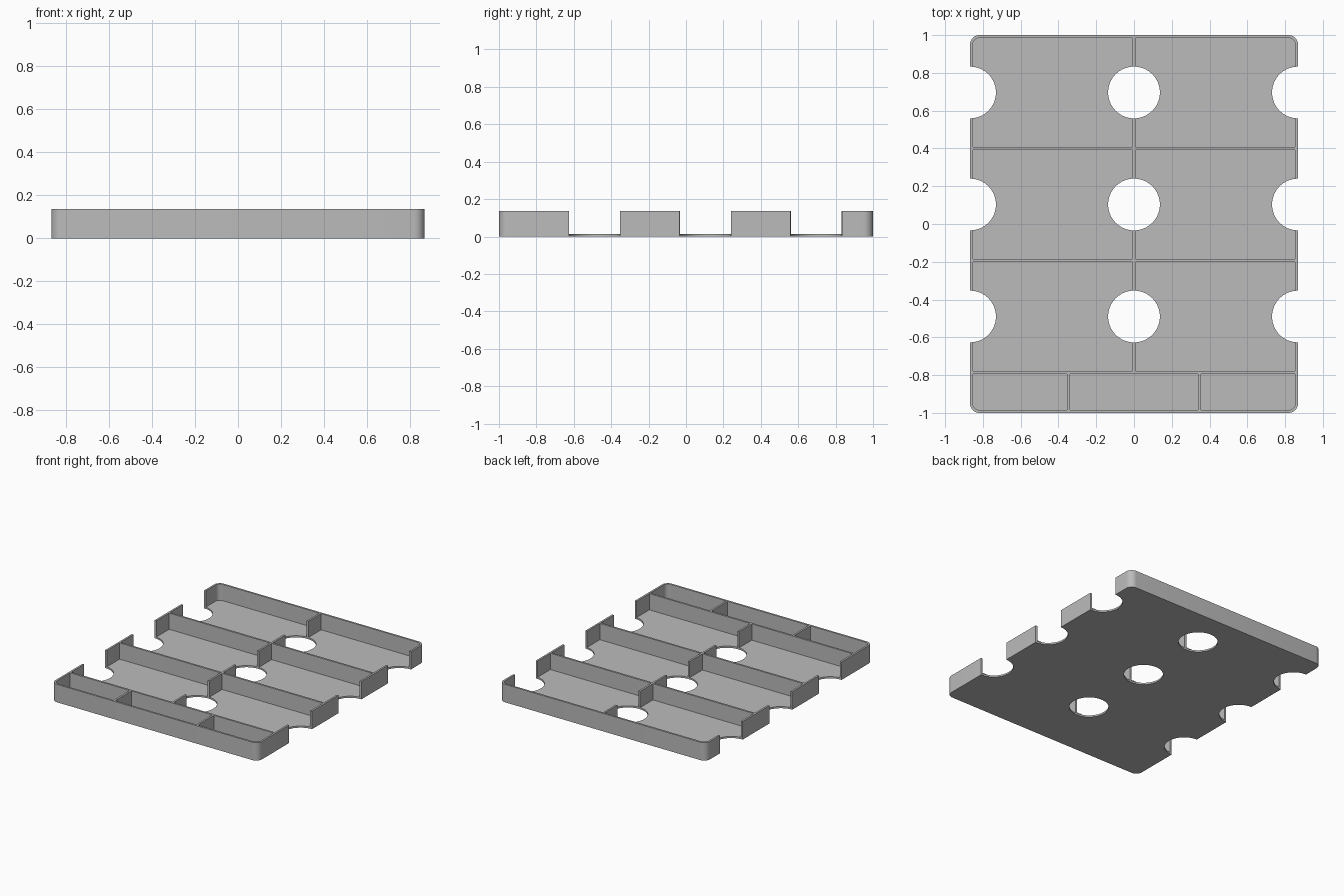
import bpy, bmesh, math

default = bpy.data.objects.get("Cube")
if default:
    bpy.data.objects.remove(default, do_unlink=True)

W, D, H = 0.868, 1.0, 0.136        # half width, half depth, height
WALL, FLOOR = 0.0145, 0.013
CORNER = 0.05
HOLE_R = 0.137

grey = bpy.data.materials.new("plain grey")
grey.use_nodes = True
colour = (0.5, 0.5, 0.5, 1)
grey.diffuse_color = colour
grey.node_tree.nodes["Principled BSDF"].inputs["Base Color"].default_value = colour


def add_prism(bm, outline, z0, z1):
    """Extrude a counter-clockwise outline from z0 to z1."""
    bottom = bm.faces.new([bm.verts.new((x, y, z0)) for x, y in outline])
    top = bmesh.ops.extrude_face_region(bm, geom=[bottom])["geom"]
    moved = [v for v in top if isinstance(v, bmesh.types.BMVert)]
    bmesh.ops.translate(bm, verts=moved, vec=(0, 0, z1 - z0))


def arc(cx, cy, r, start, sweep, steps):
    angles = [start + sweep * i / steps for i in range(steps + 1)]
    return [(cx + r * math.cos(a), cy + r * math.sin(a)) for a in angles]


def rounded_rect(x0, x1, y0, y1, radius):
    """Rectangle rounded only where it meets a corner of the tray."""
    points = []
    corners = [(x1, y1, -1, -1), (x0, y1, 1, -1), (x0, y0, 1, 1), (x1, y0, -1, 1)]
    for i, (x, y, sx, sy) in enumerate(corners):
        if abs(x) > W - 2 * WALL and abs(y) > D - 2 * WALL:
            points += arc(x + sx * radius, y + sy * radius, radius,
                          i * math.pi / 2, math.pi / 2, 8)
        else:
            points.append((x, y))
    return points


def finish(bm, name):
    bmesh.ops.recalc_face_normals(bm, faces=bm.faces)
    mesh = bpy.data.meshes.new(name)
    bm.to_mesh(mesh)
    bm.free()
    mesh.materials.append(grey)
    obj = bpy.data.objects.new(name, mesh)
    bpy.context.collection.objects.link(obj)
    return obj


# Solid tray body
bm = bmesh.new()
add_prism(bm, rounded_rect(-W, W, -D, D, CORNER), 0, H)
tray = finish(bm, "storage_tray")

# Compartments: three rows of two, and a front row of three
bm = bmesh.new()
half = WALL / 2
pitch = 0.593
row_tops = [D - WALL - pitch * i for i in range(4)]
left, right = -W + WALL, W - WALL
rows = [(y - pitch + WALL, y, [left - half, 0, right + half]) for y in row_tops[:3]]
rows.append((-D + WALL, row_tops[3], [left - half, -0.347, 0.347, right + half]))
for y0, y1, lines in rows:
    for a, b in zip(lines, lines[1:]):
        add_prism(bm, rounded_rect(a + half, b - half, y0, y1, CORNER - WALL),
                  FLOOR, H + 0.1)
pockets = finish(bm, "pocket_cutter")

# Finger holes through the middle wall and both side walls
bm = bmesh.new()
for y0, y1, _ in rows[:3]:
    for x in (-W, 0, W):
        circle = arc(x, (y0 + y1) / 2, HOLE_R, 0, math.tau, 64)[:-1]
        add_prism(bm, circle, -0.1, H + 0.2)
holes = finish(bm, "finger_hole_cutter")

# Cut the tray and remove the cutters
bpy.ops.object.select_all(action="DESELECT")
bpy.context.view_layer.objects.active = tray
tray.select_set(True)
for cutter in (pockets, holes):
    cutter.hide_render = True
    mod = tray.modifiers.new(cutter.name, "BOOLEAN")
    mod.operation, mod.solver, mod.object = "DIFFERENCE", "EXACT", cutter
    bpy.ops.object.modifier_apply(modifier=mod.name)
    bpy.data.objects.remove(cutter, do_unlink=True)

bpy.ops.object.shade_smooth_by_angle(angle=math.radians(30))
